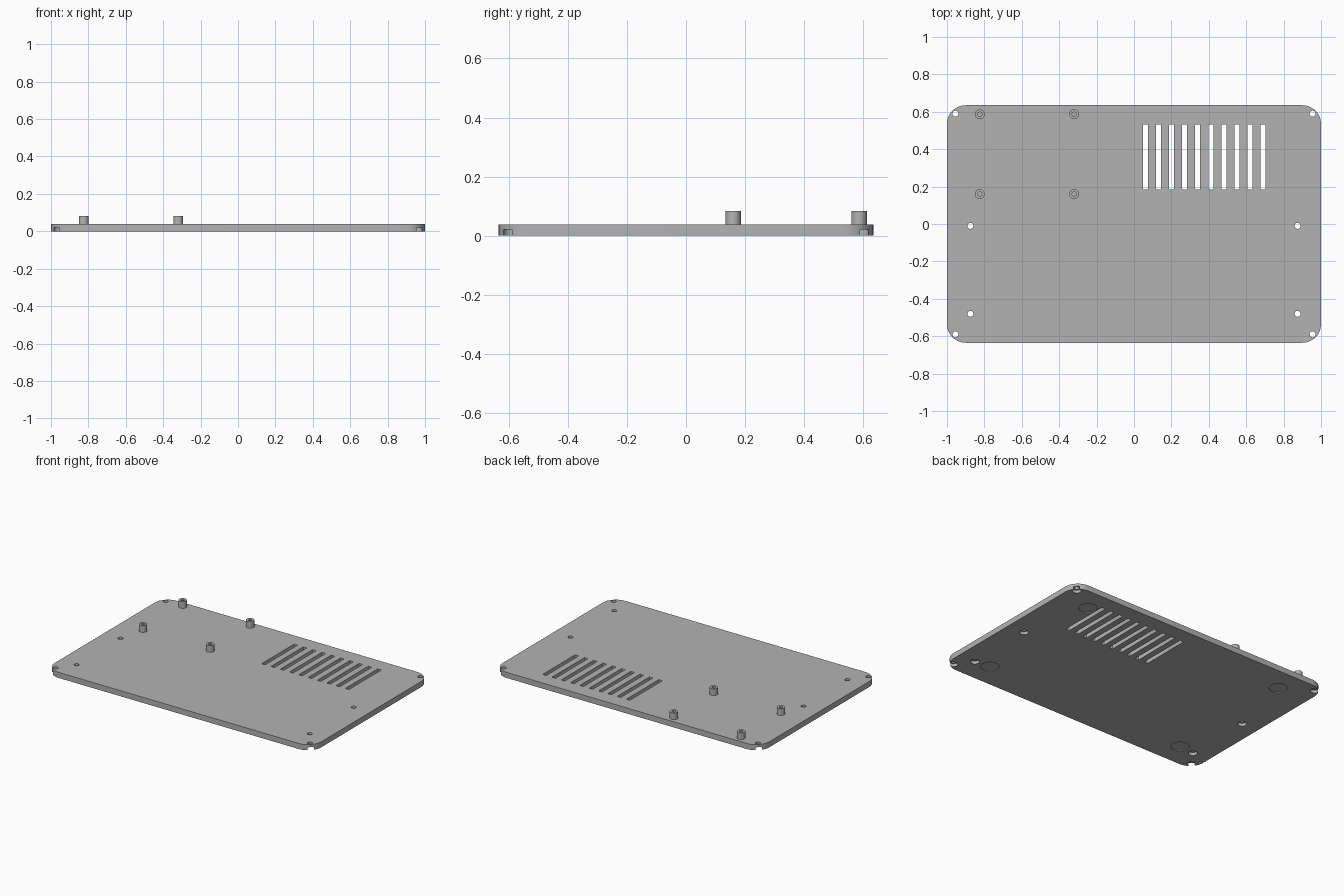
import bpy, bmesh, math

if "Cube" in bpy.data.objects:
    bpy.data.objects.remove(bpy.data.objects["Cube"])

PLATE_TOP = 0.038
POST_TOP = 0.083
HALF_X, HALF_Y, CORNER = 1.0, 0.635, 0.1

grey = bpy.data.materials.new("plain grey")
grey.diffuse_color = (0.45, 0.45, 0.45, 1)
grey.use_nodes = True
grey.node_tree.nodes["Principled BSDF"].inputs["Base Color"].default_value = grey.diffuse_color


def rounded_rect(cx, cy, hx, hy, r, seg):
    pts = []
    for q, (sx, sy) in enumerate([(1, 1), (-1, 1), (-1, -1), (1, -1)]):
        for i in range(seg + 1):
            a = math.pi / 2 * (q + i / seg)
            pts.append((cx + sx * (hx - r) + r * math.cos(a),
                        cy + sy * (hy - r) + r * math.sin(a)))
    return pts


def circle(cx, cy, r, seg=32):
    return [(cx + r * math.cos(2 * math.pi * i / seg),
             cy + r * math.sin(2 * math.pi * i / seg)) for i in range(seg)]


def prisms(name, outlines, z0, z1):
    """One object made of closed upright prisms."""
    bm = bmesh.new()
    for pts in outlines:
        lo = [bm.verts.new((x, y, z0)) for x, y in pts]
        hi = [bm.verts.new((x, y, z1)) for x, y in pts]
        bm.faces.new(lo[::-1])
        bm.faces.new(hi)
        for i in range(len(pts)):
            j = (i + 1) % len(pts)
            bm.faces.new((lo[i], lo[j], hi[j], hi[i]))
    me = bpy.data.meshes.new(name)
    bm.to_mesh(me)
    bm.free()
    ob = bpy.data.objects.new(name, me)
    bpy.context.collection.objects.link(ob)
    me.materials.append(grey)
    return ob


def select(ob):
    bpy.ops.object.select_all(action='DESELECT')
    ob.select_set(True)
    bpy.context.view_layer.objects.active = ob


def cut(ob, cutter):
    cutter.hide_render = True
    select(ob)
    mod = ob.modifiers.new("cut", 'BOOLEAN')
    mod.operation = 'DIFFERENCE'
    mod.solver = 'EXACT'
    mod.object = cutter
    bpy.ops.object.modifier_apply(modifier=mod.name)
    bpy.data.objects.remove(cutter)


def smooth(ob):
    select(ob)
    bpy.ops.object.shade_smooth_by_angle(angle=math.radians(30))


# Base plate with rounded corners
plate = prisms("base_plate", [rounded_rect(0, 0, HALF_X, HALF_Y, CORNER, 12)], 0, PLATE_TOP)

# Screw holes, counterbored from below; the corner ones break through the rim
screws = [(sx * x, y) for sx in (-1, 1)
          for x, y in ((0.955, 0.59), (0.955, -0.59), (0.875, -0.01), (0.875, -0.48))]
cut(plate, prisms("screw_cutter", [circle(x, y, 0.016) for x, y in screws], -0.1, 0.1))
cut(plate, prisms("counterbore_cutter", [circle(x, y, 0.028) for x, y in screws], -0.1, 0.02))

# Vent slots
slots = [rounded_rect(0.0615 + 0.0698 * i, 0.358, 0.0135, 0.174, 0.004, 2) for i in range(10)]
cut(plate, prisms("vent_cutter", slots, -0.1, 0.1))

# Shallow round foot recesses in the underside
feet = [circle(sx * 0.764, sy * 0.47, 0.057, 48) for sx in (-1, 1) for sy in (-1, 1)]
cut(plate, prisms("foot_recess_cutter", feet, -0.1, 0.005))
smooth(plate)

# Hollow standoff posts
for i, (x, y) in enumerate([(x, y) for x in (-0.825, -0.32) for y in (0.16, 0.587)]):
    post = prisms(f"standoff_{i + 1}", [circle(x, y, 0.026)], PLATE_TOP, POST_TOP)
    cut(post, prisms("bore_cutter", [circle(x, y, 0.0115, 24)], PLATE_TOP + 0.002, 0.2))
    smooth(post)
